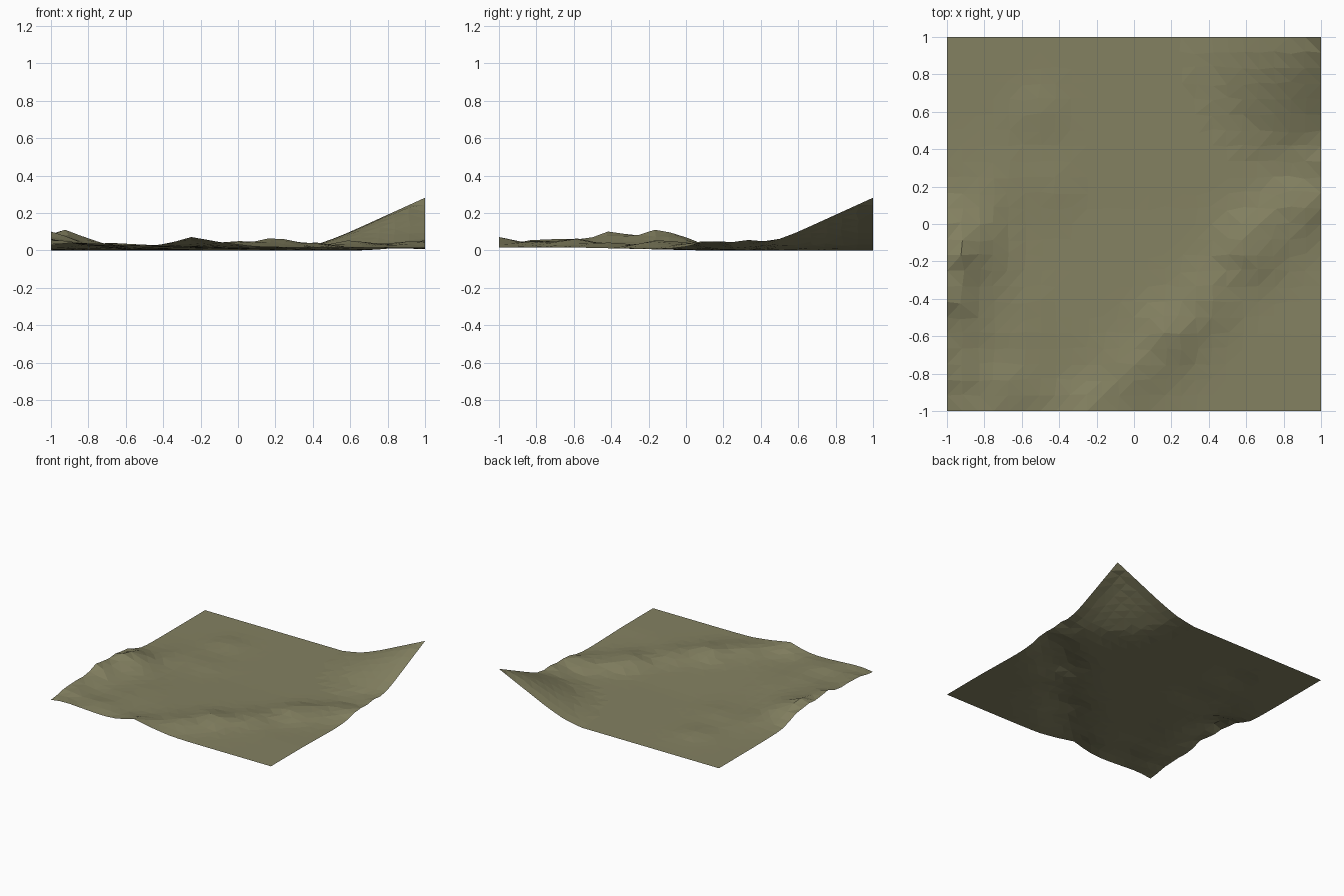
import bpy, bmesh, math
from mathutils import Vector, noise

if "Cube" in bpy.data.objects:
    bpy.data.objects.remove(bpy.data.objects["Cube"])

# Low hills as (x, y, height, radius): western ridge, diagonal ridge, faint rises
HILLS = [
    (-.93, -.08, .095, .17), (-1, -.42, .07, .17), (-.78, -.25, .025, .15),
    (-1, -.75, .045, .16), (-.85, -1, .025, .15), (-.6, -.5, .015, .16),
    (-.6, -.85, .025, .15),
    (-.22, -1.02, .055, .16), (0, -.8, .028, .16), (.2, -.6, .045, .16),
    (.4, -.4, .025, .16), (.63, -.12, .05, .16), (.84, .04, .03, .15),
    (.97, .17, .042, .14), (1, .32, .04, .10),
    (-.75, .2, .012, .2), (-.45, .2, .010, .15), (-.5, .6, .012, .14),
]
CELLS = 24


def lerp_curve(points, t):
    for (a, za), (b, zb) in zip(points, points[1:]):
        if t <= b:
            return za + (zb - za) * (t - a) / (b - a)
    return points[-1][1]


# Corner slope: height by distance from the back right corner
SLOPE = [(0, .282), (.4, .1), (.5, .06), (.6, .025), (.75, 0)]


def height(x, y):
    hills = sum(h * math.exp(-((x - a) ** 2 + (y - b) ** 2) / r ** 2)
                for a, b, h, r in HILLS)
    rough = noise.noise(Vector((x * 6, y * 6, 1.7)))
    hills *= 1 + .45 * rough
    base = .016 * min(1, max(0, (.1 - y) / .7))
    return max(0, base + hills + lerp_curve(SLOPE, math.hypot(1 - x, 1 - y)))


# Ground sheet
bm = bmesh.new()
bmesh.ops.create_grid(bm, x_segments=CELLS, y_segments=CELLS, size=1)
for v in bm.verts:
    x, y = v.co.x, v.co.y
    if abs(x) < .99 and abs(y) < .99:
        x += .022 * noise.noise(Vector((x * 9, y * 9, 5.3)))
        y += .022 * noise.noise(Vector((x * 9, y * 9, 9.1)))
    v.co = (x, y, height(x, y))
bmesh.ops.triangulate(bm, faces=bm.faces[:], quad_method='SHORT_EDGE')
mesh = bpy.data.meshes.new("terrain")
bm.to_mesh(mesh)
bm.free()
terrain = bpy.data.objects.new("terrain", mesh)
bpy.context.collection.objects.link(terrain)

# Olive earth
earth = bpy.data.materials.new("olive_earth")
earth.diffuse_color = (.23, .22, .12, 1)
earth.use_nodes = True
earth.node_tree.nodes["Principled BSDF"].inputs["Base Color"].default_value = earth.diffuse_color
mesh.materials.append(earth)
